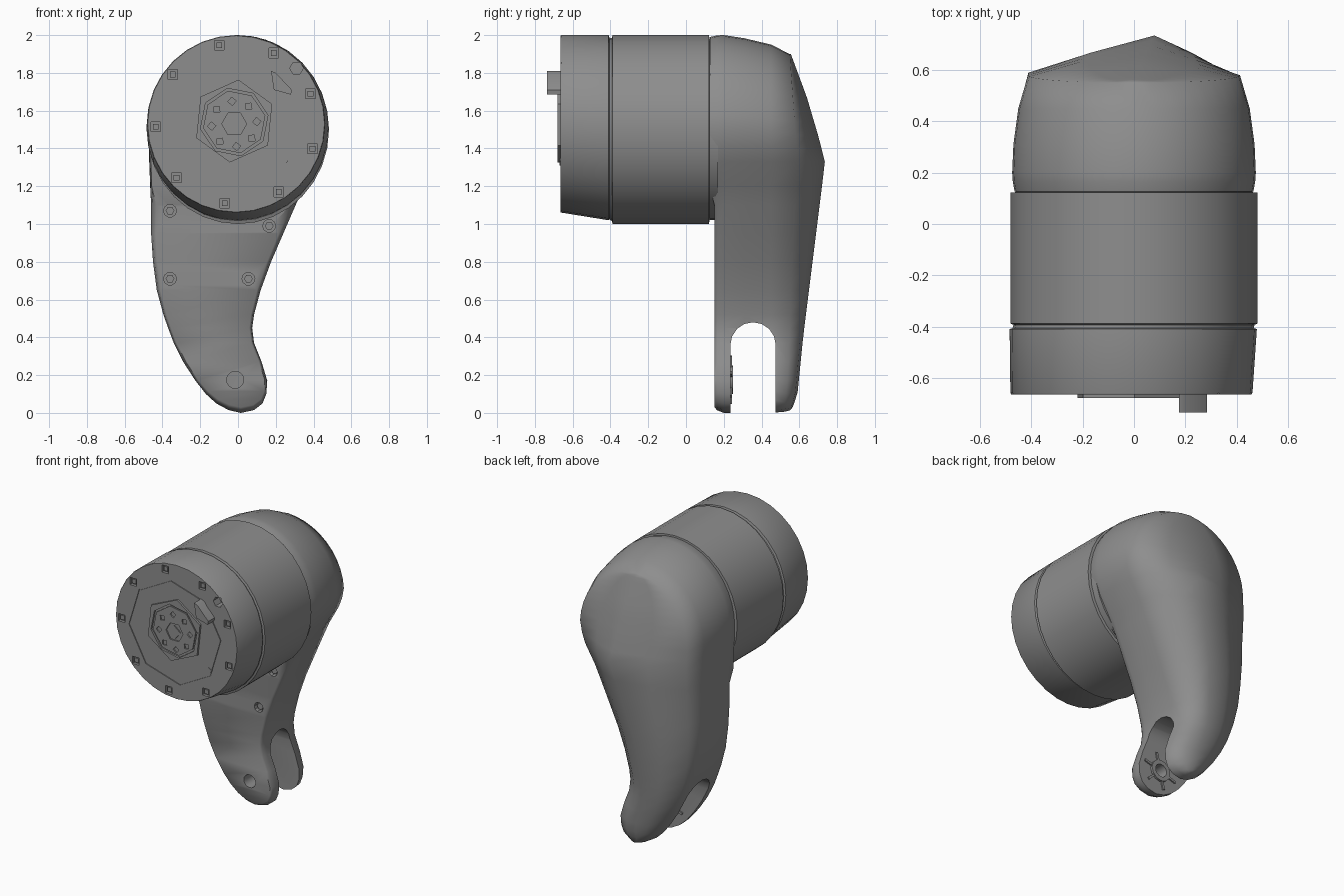
import bpy, bmesh
from math import sin, cos, pi, radians

if "Cube" in bpy.data.objects:
    bpy.data.objects.remove(bpy.data.objects["Cube"])

dark = bpy.data.materials.new("dark_grey")
dark.diffuse_color = (.27, .27, .27, 1)
dark.use_nodes = True
dark.node_tree.nodes["Principled BSDF"].inputs["Base Color"].default_value = dark.diffuse_color


def finish(name, bm, angle=35):
    bmesh.ops.remove_doubles(bm, verts=bm.verts, dist=0.0005)
    bmesh.ops.recalc_face_normals(bm, faces=bm.faces)
    me = bpy.data.meshes.new(name)
    bm.to_mesh(me)
    bm.free()
    me.materials.append(dark)
    ob = bpy.data.objects.new(name, me)
    bpy.context.collection.objects.link(ob)
    smooth(ob, angle)
    return ob


def activate(ob):
    for o in bpy.context.selected_objects:
        o.select_set(False)
    ob.select_set(True)
    bpy.context.view_layer.objects.active = ob


def smooth(ob, angle):
    activate(ob)
    bpy.ops.object.shade_smooth_by_angle(angle=radians(angle))


def loft(name, rings, caps=True, angle=35):
    bm = bmesh.new()
    vs = [[bm.verts.new(p) for p in r] for r in rings]
    n = len(rings[0])
    for a, b in zip(vs, vs[1:]):
        for i in range(n):
            j = (i + 1) % n
            bm.faces.new((a[i], a[j], b[j], b[i]))
    if caps:
        bm.faces.new(vs[0])
        bm.faces.new(vs[-1])
    return finish(name, bm, angle)


def ring(cx, cz, rx, rz, n, rot=0.0):
    return [(cx + rx * cos(2 * pi * i / n + rot), cz + rz * sin(2 * pi * i / n + rot)) for i in range(n)]


def prism(name, pts, y0, y1):
    return loft(name, [[(x, y, z) for x, z in pts] for y in (y0, y1)])


def cut(ob, cutter, angle=30):
    cutter.hide_render = True
    m = ob.modifiers.new("cut", 'BOOLEAN')
    m.operation, m.solver, m.object = 'DIFFERENCE', 'EXACT', cutter
    activate(ob)
    bpy.ops.object.modifier_apply(modifier=m.name)
    bpy.data.objects.remove(cutter)
    smooth(ob, angle)


def lerp(table, z):
    for (z0, a), (z1, b) in zip(table, table[1:]):
        if z0 >= z >= z1:
            return a + (b - a) * (z0 - z) / (z0 - z1)
    return table[0][1] if z > table[0][0] else table[-1][1]


# Motor housing: tapered front cap, groove, main drum and neck (y, cx, cz, rx, rz)
stations = [(-.665, -.01, 1.53, .468, .467), (-.658, -.01, 1.53, .472, .47),
            (-.41, -.003, 1.51, .482, .49), (-.405, -.003, 1.505, .47, .48),
            (-.393, 0, 1.5, .47, .485), (-.388, 0, 1.5, .482, .5),
            (.122, 0, 1.5, .482, .5), (.124, 0, 1.5, .462, .48), (.17, 0, 1.5, .462, .48)]
motor = loft("motor_housing", [[(x, y, z) for x, z in ring(cx, cz, rx, rz, 32)]
                               for y, cx, cz, rx, rz in stations])

# Shallow groove outlining the inner face plate
CX, CZ = -.02, 1.53
cut(motor, prism("groove_cutter", ring(CX, 1.525, .36, .36, 8, .1), -.70, -.659))
prism("face_plate", ring(CX, 1.525, .352, .352, 8, .1), -.665, -.65)

# Square sockets with studs around the rim of the cap
for k in range(9):
    a = radians(102 + 40 * k)
    x, z = -.01 + .425 * cos(a), 1.53 + .425 * sin(a)
    cut(motor, prism("socket_cutter", ring(x, z, .036, .036, 4, pi / 4), -.70, -.645))
    prism("rim_stud", ring(x, z, .021, .021, 4, pi / 4), -.657, -.64)
cut(motor, prism("port_cutter", ring(.31, 1.825, .036, .036, 6), -.70, -.60))

# Central hub: raised hexagon with octagonal pocket and drilled drive disc
hub = prism("hub_frame", ring(CX, 1.545, .22, .22, 6, .42), -.679, -.655)
cut(hub, prism("pocket_cutter", ring(CX, CZ + .01, .182, .182, 8, .2), -.72, -.62))
disc = prism("drive_disc", ring(CX, CZ + .01, .168, .168, 8, .2), -.674, -.65)
for k in range(8):
    a = pi / 4 * k + .1
    cut(disc, prism("hole_cutter", ring(CX + .12 * cos(a), CZ + .12 * sin(a), .022, .022, 4, a),
                    -.70, -.662))
cut(disc, prism("shaft_cutter", ring(CX, CZ, .066, .066, 6), -.70, -.664))
prism("shaft_square", ring(CX, CZ, .045, .045, 4, .1), -.672, -.655)

# Small stop peg and index pin beside the hub
prism("stop_peg", [(.175, 1.81), (.2, 1.80), (.285, 1.71), (.28, 1.685), (.19, 1.71)], -.735, -.655)
prism("index_pin", ring(.245, 1.33, .02, .02, 4, .2), -.669, -.655)

# Leg shell: rows down the outline, each running round the cross-section
outline = [(1.5 + .5 * cos(t * pi / 20), -.475 * sin(t * pi / 20), .475 * sin(t * pi / 20))
           for t in range(11)]
outline += [(1.41, -.472, .455), (1.33, -.47, .425), (1.2, -.465, .35), (1.1, -.46, .305),
            (.95, -.46, .24), (.8, -.45, .175), (.65, -.43, .12), (.52, -.395, .085),
            (.45, -.37, .075), (.37, -.34, .085), (.27, -.29, .125), (.17, -.225, .155),
            (.1, -.17, .15), (.05, -.115, .13), (.015, -.05, .085), (0, .015, .015)]
ridge_y = [(1.9, .555), (1.67, .64), (1.45, .705), (1.33, .735), (1.2, .72), (.8, .67),
           (.4, .62), (.2, .60), (.1, .59), (.03, .565), (0, .54)]
rim_y = [(1.9, .55), (1.33, .59), (.8, .56), (.2, .54), (.01, .52)]
ridge_x = [(1.9, 0), (1.33, .08), (.8, -.06), (.4, -.1), (.15, -.02)]
bulge = [(1.4, .52), (.9, .68), (.4, .8)]


def squash(z, s):
    return 1.33 + (z - 1.33) * s if z > 1.33 else (.2 + (z - .2) * s if z < .2 else z)


rows = []
for z, xl, xr in outline:
    mid, half, low = (xl + xr) / 2, (xr - xl) / 2, z < 1.2
    # (y, width scale, height scale) from front edge to rear rim
    secs = [(.15 if low else .127, .93 if low else .98, .85 if low else .985),
            (.165, .975 if low else .995, .93 if low else .998),
            (.2, 1, 1), (.31, .99, .975 if z > 1 else 1), (.45, .95, .925 if z > 1 else 1),
            (None, .87, .85 if z > 1 else .97)]
    left, right = [], []
    for y, sx, sz in secs:
        zz = squash(z, sz)
        yy = lerp(rim_y, zz) if y is None else y
        left.append((mid - half * sx, yy, zz))
        right.append((mid + half * sx, yy, zz))
    zr = zz if z > 1 else squash(z, .9)
    rx = max(mid - half * .4, min(mid + half * .4, lerp(ridge_x, zr)))
    ry, rim = lerp(ridge_y, zr), yy
    my = rim + (ry - rim) * lerp(bulge, z)
    zm = (zz + zr) / 2
    left.append(((left[-1][0] + rx) / 2, my, zm))
    right.append(((right[-1][0] + rx) / 2, my, zm))
    rows.append(left + [(rx, ry, zr)] + right[::-1])
leg = loft("leg_shell", rows, caps=False, angle=60)

# Fork slot with rounded top, cut right across the lower leg
arch = [(.235, -.1), (.235, .36)] + [(.355 - .12 * cos(pi * i / 8), .36 + .12 * sin(pi * i / 8))
                                     for i in range(1, 8)] + [(.475, .36), (.475, -.1)]
cut(leg, loft("slot_cutter", [[(x, y, z) for y, z in arch] for x in (-.7, .7)]), 60)

# Pivot hole through the front tine, bolt recesses and bolts on the leg face
PX, PZ = -.015, .175
cut(leg, prism("pivot_cutter", ring(PX, PZ, .045, .045, 16), .1, .3), 60)
for x, z in [(-.36, 1.07), (.165, .99), (-.36, .71), (.055, .71)]:
    cut(leg, prism("recess_cutter", ring(x, z, .034, .034, 10), .1, .185), 60)
    prism("leg_bolt", ring(x, z, .023, .023, 6), .165, .2)

# Pivot boss and ribs on the inside of the front tine
boss = prism("pivot_boss", ring(PX, PZ, .075, .075, 12), .225, .25)
cut(boss, prism("boss_cutter", ring(PX, PZ, .045, .045, 16), .2, .3))
for k in range(6):
    a = pi / 3 * k + .3
    c, s = cos(a), sin(a)
    prism("tine_rib", [(PX + r * c - w * s, PZ + r * s + w * c)
                       for r, w in ((.07, -.008), (.13, -.008), (.13, .008), (.07, .008))], .225, .244)
